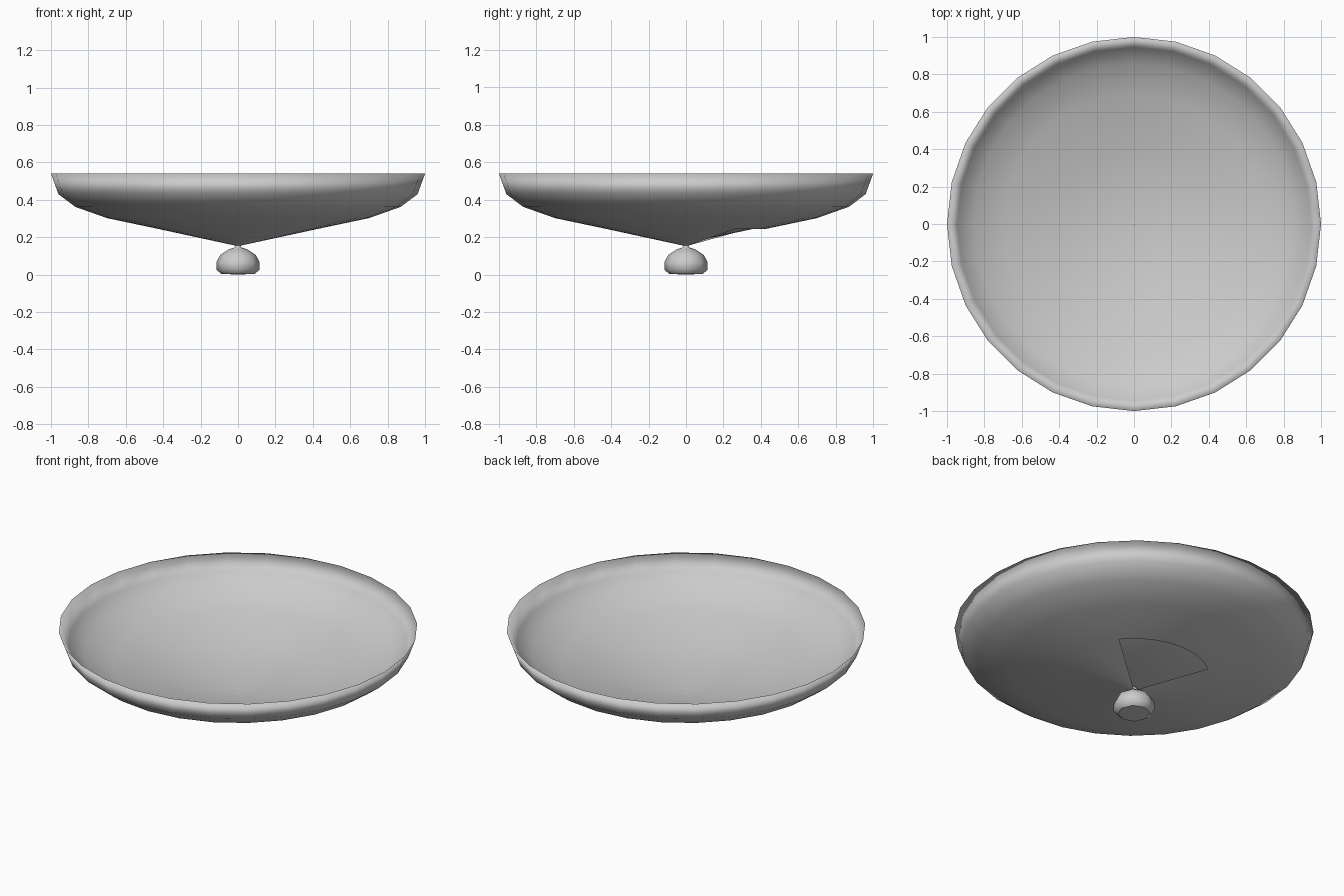
import bpy
import bmesh
import math

cube = bpy.data.objects.get("Cube")
if cube:
    bpy.data.objects.remove(cube, do_unlink=True)

grey = bpy.data.materials.new("plain grey")
grey.use_nodes = True
colour = (0.6, 0.6, 0.6, 1)
grey.diffuse_color = colour
grey.node_tree.nodes["Principled BSDF"].inputs["Base Color"].default_value = colour


def lathe(name, profile, sides, skip=lambda band, angle: False):
    """Revolve (radius, z) points about z; a zero radius becomes a single pole."""
    bm = bmesh.new()
    rings = []
    for radius, z in profile:
        if radius == 0:
            rings.append([bm.verts.new((0, 0, z))] * sides)
        else:
            angles = [math.tau * i / sides for i in range(sides)]
            rings.append([bm.verts.new((radius * math.cos(a), radius * math.sin(a), z))
                          for a in angles])
    for band, (low, high) in enumerate(zip(rings, rings[1:])):
        for i in range(sides):
            j = (i + 1) % sides
            if skip(band, 360 * (i + 0.5) / sides):
                continue
            corners = list(dict.fromkeys((low[i], low[j], high[j], high[i])))
            bm.faces.new(corners).smooth = True
    mesh = bpy.data.meshes.new(name)
    bm.to_mesh(mesh)
    bm.free()
    mesh.materials.append(grey)
    obj = bpy.data.objects.new(name, mesh)
    bpy.context.collection.objects.link(obj)
    return obj


# Shallow dish: outer skin up to a sharp rim, then the inner skin down to the centre
outer = [(0.015, 0.155), (0.42, 0.243), (0.70, 0.302), (0.87, 0.362), (0.96, 0.43), (1, 0.54)]
inner = [(0.945, 0.45), (0.86, 0.385), (0.70, 0.322), (0.42, 0.257), (0, 0.168)]

# A patch of the outer skin is open near the centre
lathe("dish", outer + inner, 28, lambda band, angle: band == 0 and 36 < angle < 130)

# Faceted knob with a narrow neck that meets the dish
lathe("knob", [(0.09, 0.004), (0.114, 0.025), (0.116, 0.065), (0.095, 0.105),
               (0.05, 0.135), (0.014, 0.147), (0.02, 0.165), (0, 0.174)], 8)

# Underside of the knob
lathe("knob_base", [(0.09, 0.004), (0, 0)], 8)
